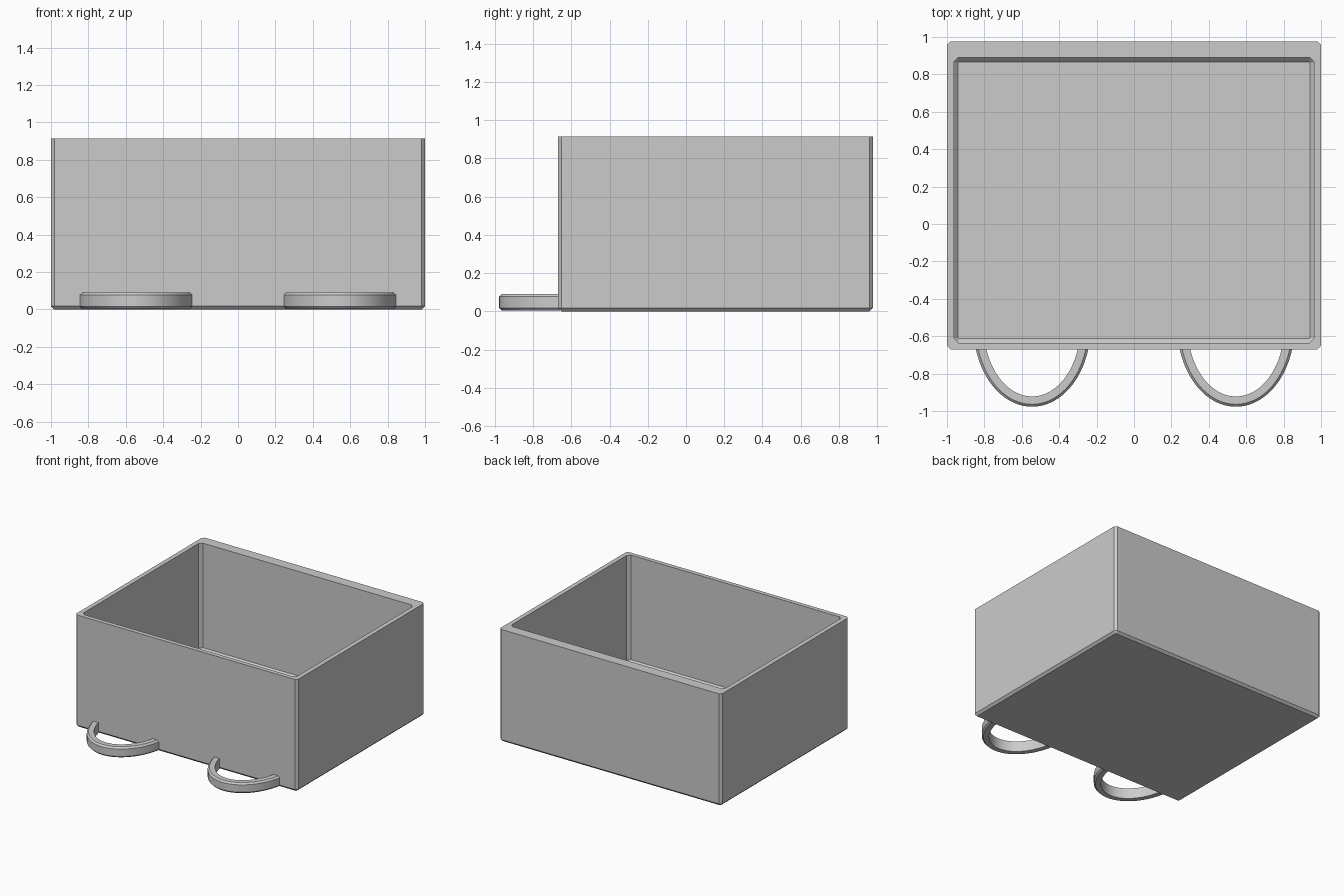
import bpy, bmesh, math

old = bpy.data.objects.get("Cube")
if old:
    bpy.data.objects.remove(old)

grey = bpy.data.materials.new("light_grey")
grey.use_nodes = True
GREY = (0.6, 0.6, 0.6, 1)
grey.diffuse_color = GREY
grey.node_tree.nodes["Principled BSDF"].inputs["Base Color"].default_value = GREY


def loft(name, rings, closed=False, smooth=False):
    """Skin matching vertex rings; cap both ends or join them."""
    bm = bmesh.new()
    loops = [[bm.verts.new(p) for p in ring] for ring in rings]
    pairs = list(zip(loops, loops[1:]))
    for a, b in pairs:
        n = len(a)
        for i in range(n):
            j = (i + 1) % n
            bm.faces.new((a[i], a[j], b[j], b[i]))
    bm.faces.new(loops[0][::-1])
    bm.faces.new(loops[-1])
    bmesh.ops.recalc_face_normals(bm, faces=bm.faces)
    mesh = bpy.data.meshes.new(name)
    bm.to_mesh(mesh)
    bm.free()
    mesh.materials.append(grey)
    obj = bpy.data.objects.new(name, mesh)
    bpy.context.collection.objects.link(obj)
    if smooth:
        bpy.ops.object.select_all(action='DESELECT')
        obj.select_set(True)
        bpy.context.view_layer.objects.active = obj
        bpy.ops.object.shade_smooth_by_angle(angle=math.radians(30))
    return obj


def rect(x, y0, y1, z, c):
    """Rectangle ring with chamfered corners."""
    return [(-x + c, y0, z), (x - c, y0, z), (x, y0 + c, z), (x, y1 - c, z),
            (x - c, y1, z), (-x + c, y1, z), (-x, y1 - c, z), (-x, y0 + c, z)]


# Open box: chamfered outside, thicker back wall, chamfered floor inside
TOP, FRONT, BACK = 0.915, -0.67, 0.977
B = 0.018
loft("box", [
    rect(1 - B, FRONT + B, BACK - B, 0, 0.004),
    rect(1, FRONT, BACK, B, B),
    rect(1, FRONT, BACK, TOP, B),
    rect(0.963, -0.635, 0.89, TOP, 0.024),
    rect(0.963, -0.635, 0.89, 0.064, 0.024),
    rect(0.94, -0.612, 0.867, 0.04, 0.004),
])


# Curved handles: elliptical bands ending inside the front wall
def handle(name, cx, steps=40):
    cy, rx, ry, thick, z0, z1, b = -0.55, 0.313, 0.427, 0.055, 0.004, 0.09, 0.013
    section = [(thick, z0), (b, z0), (0, z0 + b), (0, z1 - b), (b, z1), (thick, z1)]
    rings = []
    for k in range(steps + 1):
        ring = []
        for inset, z in section:
            # each strand is trimmed at the same depth in the wall
            a0 = math.asin((cy + 0.66 - 0) / (ry - inset))
            a = a0 + (math.pi - 2 * a0) * k / steps
            ring.append((cx - (rx - inset) * math.cos(a),
                         cy - (ry - inset) * math.sin(a), z))
        rings.append(ring)
    return loft(name, rings, smooth=True)


handle("right_handle", -0.545)
handle("left_handle", 0.545)
